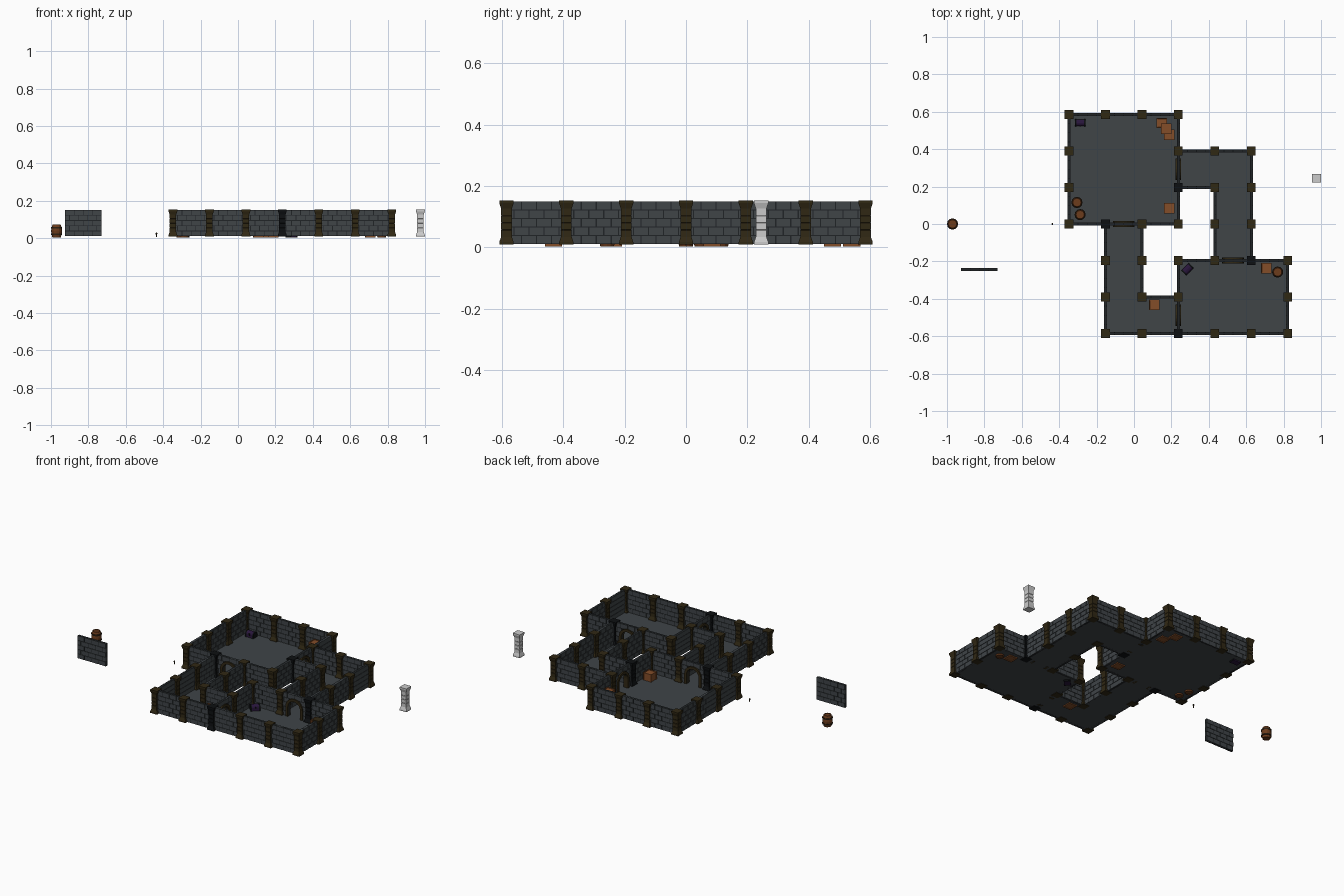
import bpy, bmesh, math
from mathutils import Matrix, Vector

if "Cube" in bpy.data.objects:
    bpy.data.objects.remove(bpy.data.objects["Cube"])

S, X0, Y0 = 0.195, -0.348, -0.585      # grid step and lower-left corner
ZB, ZT, T = 0.011, 0.15, 0.016         # wall bottom, top, thickness


def mat(name, r, g, b):
    m = bpy.data.materials.new(name)
    m.diffuse_color = (r, g, b, 1)
    m.use_nodes = True
    m.node_tree.nodes["Principled BSDF"].inputs["Base Color"].default_value = m.diffuse_color
    return m


STONE = mat("stone", 0.05, 0.058, 0.064)
MORTAR = mat("mortar", 0.014, 0.017, 0.019)
BROWN = mat("dark_brown", 0.03, 0.021, 0.007)
BLACK = mat("black", 0.004, 0.005, 0.006)
WOOD = mat("wood", 0.23, 0.075, 0.022)
BARREL = mat("barrel_wood", 0.15, 0.045, 0.012)
BAND = mat("band", 0.025, 0.014, 0.006)
PURPLE = mat("purple", 0.022, 0.008, 0.045)


def box(bm, x0, x1, y0, y1, z0, z1, mi=0):
    m = Matrix.Translation(((x0 + x1) / 2, (y0 + y1) / 2, (z0 + z1) / 2)) @ \
        Matrix.Diagonal((x1 - x0, y1 - y0, z1 - z0, 1))
    vs = bmesh.ops.create_cube(bm, size=1, matrix=m)["verts"]
    for f in {f for v in vs for f in v.link_faces}:
        f.material_index = mi


def lathe(bm, profile, n, phase=0, mi=0):
    k = 1 / math.cos(math.pi / n) if n == 4 else 1
    rings = [[bm.verts.new((r * k * math.cos(phase + 2 * math.pi * i / n),
                            r * k * math.sin(phase + 2 * math.pi * i / n), z))
              for i in range(n)] for r, z in profile]
    fs = [bm.faces.new((a[i], a[(i + 1) % n], b[(i + 1) % n], b[i]))
          for a, b in zip(rings, rings[1:]) for i in range(n)]
    fs += [bm.faces.new(rings[0][::-1]), bm.faces.new(rings[-1])]
    for f in fs:
        f.material_index = mi


def prism(bm, pts, d, mi=0):
    """Outline in x-z, extruded to total depth d along y."""
    f = bm.faces.new([bm.verts.new((x, -d / 2, z)) for x, z in pts])
    r = bmesh.ops.extrude_face_region(bm, geom=[f])["geom"]
    bmesh.ops.translate(bm, vec=(0, d, 0), verts=[v for v in r if isinstance(v, bmesh.types.BMVert)])
    for g in {g for v in list(f.verts) + r if isinstance(v, bmesh.types.BMVert) for g in v.link_faces}:
        g.material_index = mi


def mesh(bm, name, *mats):
    bmesh.ops.recalc_face_normals(bm, faces=bm.faces)
    me = bpy.data.meshes.new(name)
    bm.to_mesh(me)
    bm.free()
    for m in mats:
        me.materials.append(m)
    return me


def place(me, name, x, y, z=0, rot=0):
    o = bpy.data.objects.new(name, me)
    o.location, o.rotation_euler = (x, y, z), (0, 0, math.radians(rot))
    bpy.context.collection.objects.link(o)
    return o


def arc(r, z, n=10):
    return [(r * math.cos(math.pi * i / n), z + r * math.sin(math.pi * i / n)) for i in range(n + 1)]


# wall panel of raised stones over a thinner mortar core, optionally with an arch
def wall_mesh(arch):
    bm = bmesh.new()
    h, spring, ri, ro = S / 2, 0.07, 0.042, 0.058
    if arch:
        opening = [(ri, ZB)] + arc(ri, spring) + [(-ri, ZB)]
        prism(bm, [(h, ZB), (h, ZT), (-h, ZT), (-h, ZB)] + opening[::-1], T - 0.004, 1)
        frame = [(ro, ZB)] + arc(ro, spring) + [(-ro, ZB)]
        prism(bm, frame + opening[::-1], 0.03, 2)
    else:
        box(bm, -h, h, -T / 2 + 0.002, T / 2 - 0.002, ZB, ZT, 1)
    rows, n, g = 5, 4, 0.0018
    rh, bl = (ZT - ZB) / rows, S / n
    for r in range(rows):
        z0, z1 = ZB + r * rh + g * (r > 0), ZB + (r + 1) * rh - g * (r < rows - 1)
        zc = max(z0 - spring, 0)
        half = math.sqrt(max(0.05 ** 2 - zc * zc, 0)) if arch else 0
        for c in range(n + 1):
            a = -h + (c - 0.5 * (r % 2)) * bl
            x0, x1 = max(a + g, -h), min(a + bl - g, h)
            parts = [(x0, min(x1, -half)), (max(x0, half), x1)] if half else [(x0, x1)]
            for p, q in parts:
                if q - p > 0.003:
                    box(bm, p, q, -T / 2, T / 2, z0, z1)
    return mesh(bm, "arch_wall" if arch else "wall", STONE, MORTAR, BROWN)


# square pillar with flared base and cap and grooved shaft
def pillar_mesh(*mats):
    bm = bmesh.new()
    prof = [(0.0235, 0.009), (0.0235, 0.017), (0.0175, 0.034)]
    for z in (0.057, 0.08, 0.103):
        prof += [(0.0172, z - 0.0015), (0.0158, z), (0.0172, z + 0.0015)]
    prof += [(0.0175, 0.126), (0.0235, 0.144), (0.0235, 0.153)]
    lathe(bm, prof, 4, math.pi / 4)
    return mesh(bm, "pillar", *mats)


WALL, ARCH = wall_mesh(False), wall_mesh(True)
PILLAR, DARK, PLAIN = pillar_mesh(BROWN), pillar_mesh(BLACK), pillar_mesh()

# room and corridor layout
cells = {(i, j): "A" for i in range(3) for j in range(3, 6)}
cells.update({c: "B" for c in ((3, 4), (4, 4), (4, 3), (4, 2))})
cells.update({(i, j): "C" for i in range(3, 6) for j in range(2)})
cells.update({c: "D" for c in ((1, 0), (1, 1), (1, 2), (2, 0))})

bm = bmesh.new()
for i, j in cells:
    x, y = X0 + i * S, Y0 + j * S
    bm.faces.new([bm.verts.new((x + a * S, y + b * S, 0.0115)) for a, b in ((0, 0), (1, 0), (1, 1), (0, 1))])
bmesh.ops.remove_doubles(bm, verts=bm.verts, dist=0.001)
place(mesh(bm, "floor", STONE), "floor", 0, 0)

# walls where a room meets outside, arches where rooms meet
corners = set()
for i in range(7):
    for j in range(7):
        here = cells.get((i, j))
        for other, end, rot in ((cells.get((i - 1, j)), (i, j + 1), 90), (cells.get((i, j - 1)), (i + 1, j), 0)):
            if here != other:
                arch = bool(here and other)
                place(ARCH if arch else WALL, "arch_wall" if arch else "wall",
                      X0 + (i + end[0]) / 2 * S, Y0 + (j + end[1]) / 2 * S, 0, rot)
                corners |= {(i, j), end}
for i, j in sorted(corners):
    dark = (i, j) in ((1, 3), (3, 4), (5, 2), (3, 0))
    place(DARK if dark else PILLAR, "pillar", X0 + i * S, Y0 + j * S)

# barrel with two hoops and recessed lid
bm = bmesh.new()
lathe(bm, [(0.019, 0.004), (0.022, 0.0), (0.0275, 0.02), (0.029, 0.035), (0.0275, 0.05),
           (0.022, 0.07), (0.019, 0.07), (0.019, 0.066)], 12)
for z in (0.018, 0.052):
    lathe(bm, [(0.025, z - 0.004), (0.03, z - 0.004), (0.03, z + 0.004), (0.025, z + 0.004)], 12, 0, 1)
me = mesh(bm, "barrel", BARREL, BAND)
for x, y in ((-0.97, 0), (-0.305, 0.115), (-0.288, 0.05), (0.768, -0.257)):
    place(me, "barrel", x, y, 0.003)

# crate with recessed panels
bm = bmesh.new()
box(bm, -0.028, 0.028, -0.028, 0.028, 0, 0.056)
bmesh.ops.inset_individual(bm, faces=list(bm.faces), thickness=0.007, depth=0)
bmesh.ops.inset_individual(bm, faces=[f for f in bm.faces if f.calc_area() > 0.0015], thickness=0.0005, depth=-0.003)
me = mesh(bm, "crate", WOOD)
for x, y, z in ((0.107, -0.432, 0.003), (0.188, 0.085, 0.003), (0.148, 0.54, 0.003), (0.188, 0.477, 0.003),
                (0.173, 0.51, 0.059), (0.706, -0.237, 0.003)):
    place(me, "crate", x, y, z)

# chest with rounded lid and straps
bm = bmesh.new()
lid = lambda r, n=6: [(r * math.cos(math.pi * i / n), 0.028 + 0.8 * r * math.sin(math.pi * i / n)) for i in range(n + 1)]
prism(bm, [(0.018, 0)] + lid(0.018) + [(-0.018, 0)], 0.054)
for y in (-0.024, 0.024):
    k = len(bm.verts)
    prism(bm, [(0.0195, 0)] + lid(0.0195) + [(-0.0195, 0)], 0.007, 1)
    bm.verts.ensure_lookup_table()
    bmesh.ops.translate(bm, vec=(0, y, 0), verts=bm.verts[k:])
box(bm, 0.016, 0.021, -0.004, 0.004, 0.021, 0.032, 1)
me = mesh(bm, "chest", PURPLE, BLACK)
place(me, "chest", -0.288, 0.541, 0.004, -90)
place(me, "chest", 0.286, -0.242, 0.004, -45)

# separate sample pieces: wall, pillar and a small torch
place(WALL, "loose_wall", -0.8275, -0.243)
place(PLAIN, "loose_pillar", 0.9755, 0.245)
bm = bmesh.new()
lathe(bm, [(0.002, 0.006), (0.003, 0.02), (0.005, 0.022), (0.005, 0.026), (0.001, 0.03)], 6)
place(mesh(bm, "torch", BROWN), "torch", -0.436, 0)
